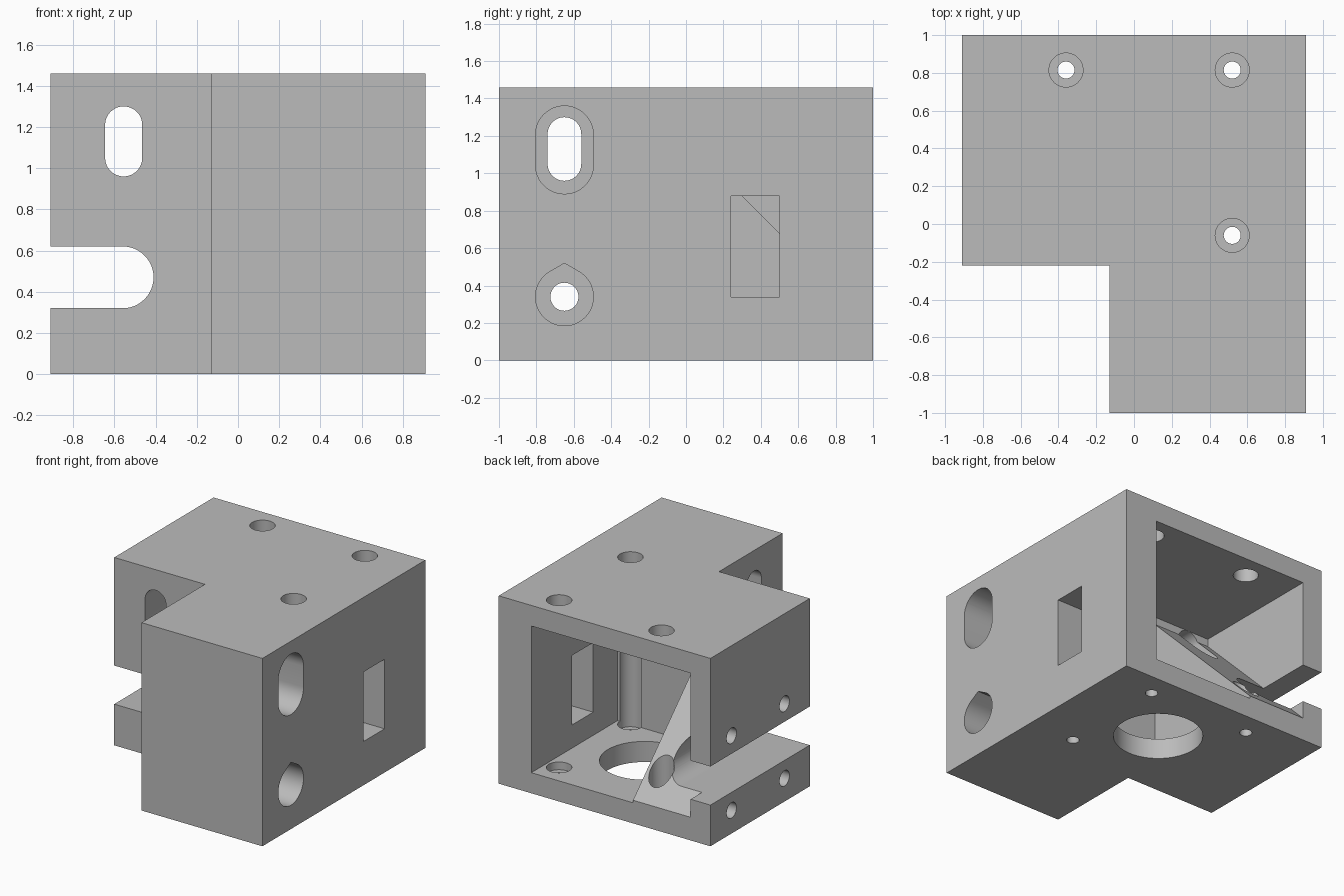
import bpy, bmesh
from math import cos, sin, pi, radians

cube = bpy.data.objects.get("Cube")
if cube:
    bpy.data.objects.remove(cube, do_unlink=True)

grey = bpy.data.materials.new("plain grey")
grey.use_nodes = True
grey.diffuse_color = (0.5, 0.5, 0.5, 1)
grey.node_tree.nodes["Principled BSDF"].inputs["Base Color"].default_value = (0.5, 0.5, 0.5, 1)


def prism(name, outline, axis, lo, hi):
    """Extrude a 2D outline along an axis from lo to hi."""
    place = {"X": lambda u, v, w: (w, u, v),
             "Y": lambda u, v, w: (u, w, v),
             "Z": lambda u, v, w: (u, v, w)}[axis]
    bm = bmesh.new()
    ends = [[bm.verts.new(place(u, v, w)) for u, v in outline] for w in (lo, hi)]
    n = len(outline)
    for ring in ends:
        bm.faces.new(ring)
    for i in range(n):
        j = (i + 1) % n
        bm.faces.new((ends[0][i], ends[0][j], ends[1][j], ends[1][i]))
    bmesh.ops.recalc_face_normals(bm, faces=bm.faces)
    mesh = bpy.data.meshes.new(name)
    bm.to_mesh(mesh)
    bm.free()
    mesh.materials.append(grey)
    obj = bpy.data.objects.new(name, mesh)
    bpy.context.collection.objects.link(obj)
    return obj


def rect(u0, u1, v0, v1):
    return [(u0, v0), (u1, v0), (u1, v1), (u0, v1)]


def arc(u, v, r, start, end, n=24):
    angles = [radians(start + (end - start) * i / n) for i in range(n + 1)]
    return [(u + r * cos(a), v + r * sin(a)) for a in angles]


def circle(u, v, r, n=48):
    return arc(u, v, r, 0, 360, n)[:-1]


def upright_slot(u, v0, v1, r):
    return arc(u, v1 - r, r, 0, 180) + arc(u, v0 + r, r, 180, 360)


def teardrop(u, v, r):
    return arc(u, v, r, 120, 420, 40) + [(u, v + r / cos(pi / 6))]


# L-shaped block
body = prism("housing", [(-0.91, -0.22), (-0.13, -0.22), (-0.13, -1), (0.91, -1),
                         (0.91, 1), (-0.91, 1)], "Z", 0, 1.46)

cutters = [
    # Cavity open at the back, leaving a sloped ramp on one side
    prism("cavity_cutter", rect(-0.245, 0.63, 0.16, 1.30), "Y", -0.06, 1.1),
    prism("ramp_cutter", [(-0.06, 1.30), (-0.06, 1.24), (1.02, 0.16), (1.1, 0.16), (1.1, 1.30)],
          "X", -0.74, -0.1),
    # Side slot and front adjustment slot
    prism("side_slot_cutter", arc(-0.56, 0.47, 0.15, -90, 90) + [(-1.1, 0.62), (-1.1, 0.32)],
          "Y", -0.4, 1.1),
    prism("front_slot_cutter", upright_slot(-0.555, 0.96, 1.30, 0.09), "Y", -0.4, 1.1),
    # Side window
    prism("window_cutter", rect(0.24, 0.50, 0.34, 0.88), "X", 0.5, 1.0),
    # Counterbored cross holes
    prism("cross_slot_cutter", upright_slot(-0.65, 0.96, 1.30, 0.09), "X", -0.3, 1.0),
    prism("cross_slot_recess_cutter", upright_slot(-0.65, 0.89, 1.36, 0.155), "X", 0.18, 1.1),
    prism("cross_hole_cutter", circle(-0.65, 0.34, 0.075), "X", -0.3, 1.0),
    prism("cross_hole_recess_cutter", teardrop(-0.65, 0.34, 0.155), "X", 0.18, 1.1),
    # Large opening in the floor
    prism("floor_opening_cutter", circle(0.09, 0.376, 0.32, 64), "Z", -0.1, 0.2),
]
# Vertical screw holes, narrow below
for x, y in ((-0.36, 0.815), (0.52, 0.815), (0.52, -0.06)):
    cutters.append(prism("screw_cutter", circle(x, y, 0.09), "Z", 0.10, 1.6))
    cutters.append(prism("screw_tip_cutter", circle(x, y, 0.045), "Z", -0.1, 0.15))
# Blind holes in the slotted side
for y in (0.09, 0.74):
    for z in (0.18, 0.76):
        cutters.append(prism("blind_hole_cutter", circle(y, z, 0.06), "X", -1.0, -0.78))

bpy.ops.object.select_all(action="DESELECT")
bpy.context.view_layer.objects.active = body
body.select_set(True)
for cutter in cutters:
    cutter.hide_render = True
    mod = body.modifiers.new("cut", "BOOLEAN")
    mod.operation = "DIFFERENCE"
    mod.solver = "EXACT"
    mod.object = cutter
    bpy.ops.object.modifier_apply(modifier=mod.name)
for cutter in cutters:
    bpy.data.objects.remove(cutter, do_unlink=True)

bpy.ops.object.shade_smooth_by_angle(angle=radians(30))
